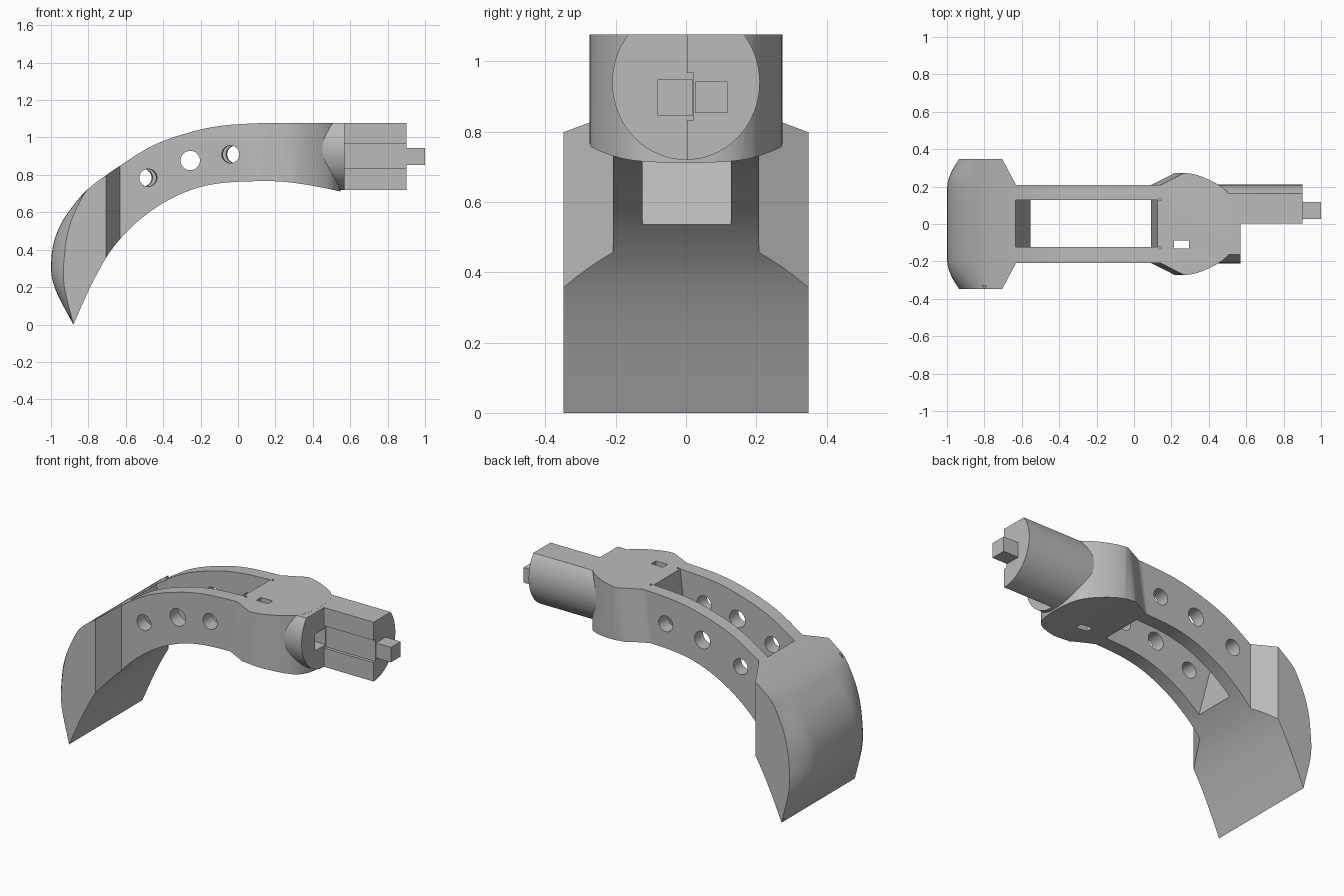
import bpy, bmesh, math

if "Cube" in bpy.data.objects:
    bpy.data.objects.remove(bpy.data.objects["Cube"])

grey = bpy.data.materials.new("plain grey")
grey.use_nodes = True
colour = (0.5, 0.5, 0.5, 1)
grey.diffuse_color = colour
grey.node_tree.nodes["Principled BSDF"].inputs["Base Color"].default_value = colour

TOP = 1.077


def prism(name, pts, axis, levels, warp=None):
    """Closed outline swept through several levels along an axis."""
    place = {"X": lambda u, v, d: (d, u, v),
             "Y": lambda u, v, d: (u, d, v),
             "Z": lambda u, v, d: (u, v, d)}[axis]
    bm = bmesh.new()
    rings = []
    for d in levels:
        ring = [bm.verts.new(place(u, v, d)) for u, v in pts]
        if warp:
            for i, v in enumerate(ring):
                v.co.x += warp(i, v.co)
        rings.append(ring)
    n = len(pts)
    for a, b in zip(rings, rings[1:]):
        for i in range(n):
            j = (i + 1) % n
            bm.faces.new((a[i], a[j], b[j], b[i]))
    bm.faces.new(rings[0])
    bm.faces.new(rings[-1])
    bmesh.ops.recalc_face_normals(bm, faces=bm.faces)
    mesh = bpy.data.meshes.new(name)
    bm.to_mesh(mesh)
    bm.free()
    mesh.materials.append(grey)
    ob = bpy.data.objects.new(name, mesh)
    bpy.context.collection.objects.link(ob)
    return ob


def box(name, x, y, z):
    return prism(name, [(x[0], y[0]), (x[1], y[0]), (x[1], y[1]), (x[0], y[1])], "Z", z)


def combine(target, tool, operation):
    mod = target.modifiers.new("bool", "BOOLEAN")
    mod.operation, mod.solver, mod.object = operation, "EXACT", tool
    bpy.context.view_layer.objects.active = target
    bpy.ops.object.modifier_apply(modifier=mod.name)
    bpy.data.objects.remove(tool)


def smooth_path(pts, steps=4):
    """Catmull-Rom curve through the points."""
    out = []
    for i in range(len(pts) - 1):
        p = [pts[max(0, min(len(pts) - 1, i + k))] for k in (-1, 0, 1, 2)]
        for s in range(steps):
            t = s / steps
            out.append(tuple(
                0.5 * (2 * b + (c - a) * t + (2 * a - 5 * b + 4 * c - d) * t * t
                       + (3 * b - a - 3 * c + d) * t ** 3) for a, b, c, d in zip(*p)))
    return out + [pts[-1]]


def circle(cx, cy, r, n=32):
    return [(cx + r * math.cos(math.tau * i / n), cy + r * math.sin(math.tau * i / n))
            for i in range(n)]


# Curved arm: side profile, crowned across the blade
outer = smooth_path([(-0.88, 0), (-0.955, 0.14), (-0.99, 0.23), (-1, 0.32), (-0.985, 0.44),
                     (-0.94, 0.55), (-0.87, 0.65), (-0.79, 0.735), (-0.63, 0.85), (-0.45, 0.96),
                     (-0.25, 1.03), (-0.08, 1.064), (0.12, TOP)])
inner = smooth_path([(0.6, 0.698), (0.5, 0.722), (0.35, 0.75), (0.22, 0.765), (0.08, 0.766),
                     (-0.1, 0.755), (-0.25, 0.72), (-0.4, 0.65), (-0.53, 0.557), (-0.63, 0.457),
                     (-0.705, 0.357), (-0.79, 0.2), (-0.88, 0)])[:-1]


def crown(i, co):
    if i >= len(outer) or co.z > 0.72:
        return 0
    t = max(0, abs(co.y) - 0.19) / 0.16
    return 0.07 * t ** 1.8 * math.sin(math.pi * co.z / 0.72)


half = [0.19, 0.22, 0.25, 0.28, 0.305, 0.33, 0.36]
levels = [-y for y in reversed(half)] + half
body = prism("claw_body", outer + [(0.6, TOP)] + inner, "Y", levels, crown)

# Plan outline: wide blade, narrow arms, rounded head
head = smooth_path([(0.27, 0.274), (0.34, 0.261), (0.43, 0.222), (0.5, 0.172),
                    (0.535, 0.105), (0.548, 0.02)], 3)
side = [(-1.1, 0.348), (-0.705, 0.348), (-0.63, 0.208), (0.14, 0.208)] + head
plan = prism("plan", side + [(x, -y) for x, y in reversed(side)], "Z", [-0.1, 1.2],
             lambda i, co: 0.16 * (co.z - TOP) if 0 < co.x < 0.28 else 0)
combine(body, plan, "INTERSECT")

# Shaft: round bar with a flat top, halved beyond the shoulder
start = math.radians(141.5)
sweep = math.radians(257)
bar = [(0.21 * math.cos(start + sweep * i / 48), 0.94 + 0.22 * math.sin(start + sweep * i / 48))
       for i in range(49)]
bar[0], bar[-1] = (bar[0][0], TOP - 0.0005), (bar[-1][0], TOP - 0.0005)
shaft = prism("shaft", bar, "X", [0.4, 0.9],
              lambda i, co: max(0, 0.94 - co.z) * 0.48 if co.x < 0.5 else 0)
combine(shaft, box("half_cut", (0.57, 1.1), (-0.5, 0.003), (0.5, 1.3)), "DIFFERENCE")
combine(shaft, box("groove", (0.57, 1.1), (-0.1, 0.022), (0.833, 0.967)), "DIFFERENCE")
combine(body, shaft, "UNION")

# Long slot between the arms
slot = prism("slot", [(-0.68, 1.0), (-0.635, 0.85), (-0.555, 0.54), (-0.53, 0.44),
                      (0.077, 0.65), (0.09, 0.765), (0.125, TOP), (0.139, 1.2), (-0.68, 1.2)],
             "Y", [-0.124, 0.128])
# Keep the blade side of the slot a single sloped wall
combine(body, slot, "DIFFERENCE")

# Fanned side holes through both arms
for x, z, r, lean in ((-0.48, 0.785, 0.047, -0.07), (-0.255, 0.877, 0.052, 0),
                      (-0.04, 0.91, 0.047, 0.07)):
    combine(body, prism("hole", circle(x, z, r), "Y", [-0.33, 0.33],
                        lambda i, co, k=lean: k * (co.y + 0.208)), "DIFFERENCE")

# Head window, pin holes and socket
combine(body, box("window", (0.215, 0.293), (-0.132, -0.088), (0.5, 1.3)), "DIFFERENCE")
for y in (-0.126, 0.132):
    combine(body, prism("pin_hole", circle(0.14, y, 0.007, 12), "Z", [0.98, 1.2]), "DIFFERENCE")
combine(body, box("socket", (0.46, 0.6), (-0.08, 0.018), (0.848, 0.948)), "DIFFERENCE")

# Square peg on the shaft end
peg = box("peg", (0.86, 1.0), (0.026, 0.118), (0.853, 0.943))

bpy.ops.object.select_all(action="DESELECT")
body.select_set(True)
bpy.context.view_layer.objects.active = body
bpy.ops.object.shade_smooth_by_angle(angle=math.radians(28))
